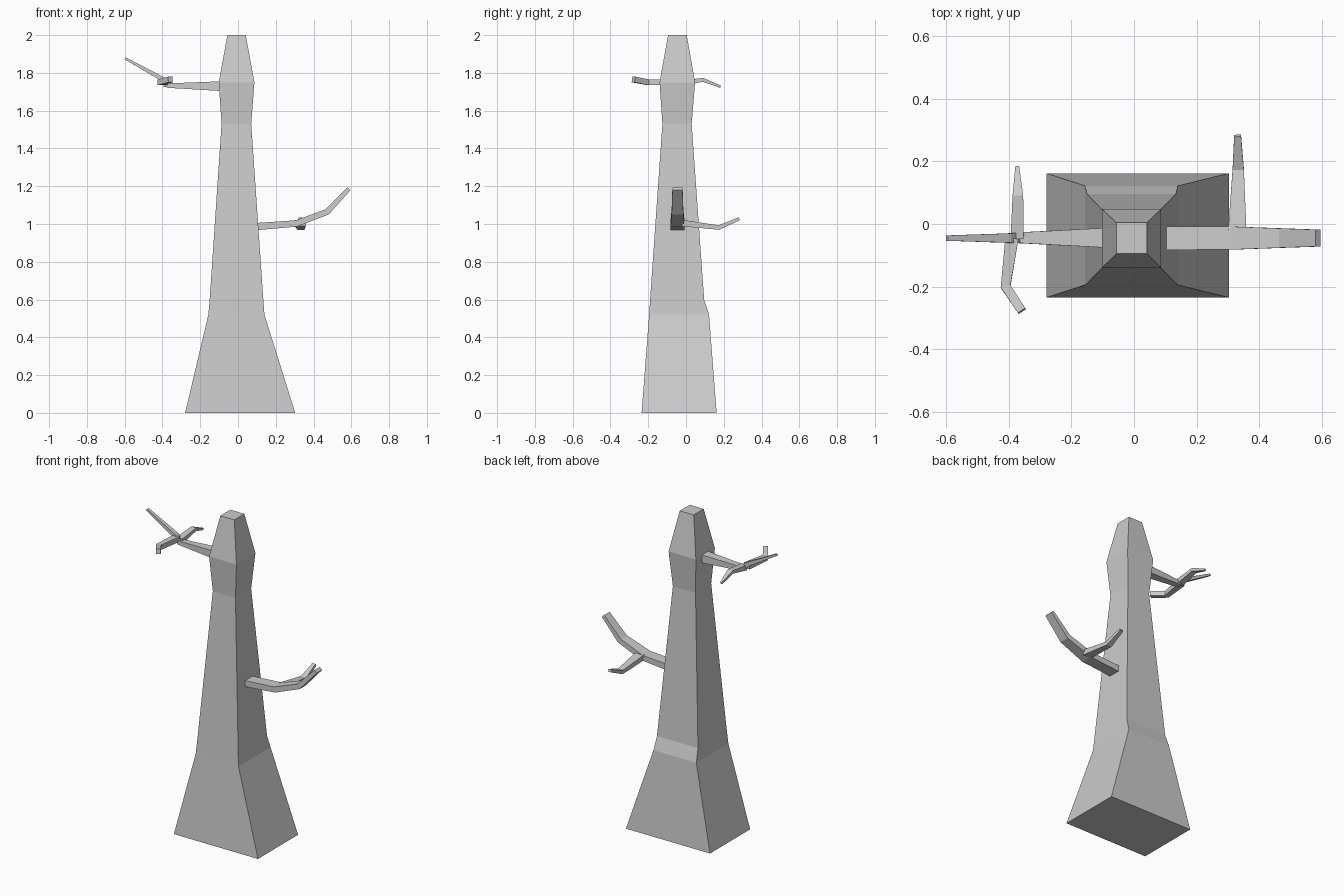
import bpy, bmesh
from mathutils import Vector

if "Cube" in bpy.data.objects:
    bpy.data.objects.remove(bpy.data.objects["Cube"])


def loft(name, rings):
    """Skin a list of four-corner rings and cap both ends."""
    bm = bmesh.new()
    rows = [[bm.verts.new(p) for p in ring] for ring in rings]
    for a, b in zip(rows, rows[1:]):
        for i in range(4):
            j = (i + 1) % 4
            bm.faces.new((a[i], a[j], b[j], b[i]))
    bm.faces.new(rows[0])
    bm.faces.new(rows[-1])
    bmesh.ops.recalc_face_normals(bm, faces=bm.faces)
    me = bpy.data.meshes.new(name)
    bm.to_mesh(me)
    bm.free()
    ob = bpy.data.objects.new(name, me)
    bpy.context.collection.objects.link(ob)
    return ob


def branch(name, path):
    """Four-sided limb; each path entry is (centre, width, thickness)."""
    pts = [Vector(p) for p, w, t in path]
    rings = []
    for i, (p, w, t) in enumerate(path):
        d_in = (pts[i] - pts[max(i - 1, 0)]).normalized()
        d_out = (pts[min(i + 1, len(pts) - 1)] - pts[i]).normalized()
        tangent = (d_in + d_out).normalized()
        side = tangent.cross(Vector((0, 0, 1))).normalized()
        up = side.cross(tangent)
        rings.append([pts[i] + side * (sx * w / 2) + up * (sy * t / 2)
                      for sx, sy in ((-1, -1), (1, -1), (1, 1), (-1, 1))])
    return loft(name, rings)


# Trunk: z, x min, x max, y min, y max
levels = [
    (0.00, -0.28, 0.303, -0.235, 0.162),
    (0.52, -0.157, 0.14, -0.195, 0.122),
    (0.60, -0.15, 0.134, -0.19, 0.096),
    (1.53, -0.087, 0.07, -0.125, 0.03),
    (1.75, -0.102, 0.087, -0.14, 0.048),
    (2.00, -0.056, 0.041, -0.095, 0.004),
]
loft("trunk", [[(x0, y0, z), (x1, y0, z), (x1, y1, z), (x0, y1, z)]
               for z, x0, x1, y0, y1 in levels])

# Lower right limb and its twig
branch("lower_branch", [
    ((0.105, -0.045, 0.987), 0.075, 0.038),
    ((0.31, -0.045, 1.003), 0.074, 0.034),
    ((0.472, -0.045, 1.064), 0.062, 0.032),
    ((0.588, -0.045, 1.187), 0.054, 0.022),
])
branch("lower_twig", [
    ((0.33, -0.02, 1.005), 0.058, 0.034),
    ((0.333, 0.175, 0.981), 0.036, 0.024),
    ((0.331, 0.282, 1.028), 0.022, 0.016),
])

# Upper left limb and its two twigs
branch("upper_branch", [
    ((-0.10, -0.044, 1.73), 0.062, 0.05),
    ((-0.37, -0.044, 1.733), 0.034, 0.026),
    ((-0.40, -0.045, 1.768), 0.030, 0.024),
    ((-0.597, -0.045, 1.877), 0.017, 0.012),
])
branch("upper_back_twig", [
    ((-0.373, -0.045, 1.742), 0.042, 0.032),
    ((-0.371, 0.09, 1.763), 0.034, 0.02),
    ((-0.373, 0.183, 1.727), 0.012, 0.012),
])
branch("upper_front_twig", [
    ((-0.39, -0.045, 1.752), 0.042, 0.032),
    ((-0.41, -0.20, 1.75), 0.032, 0.03),
    ((-0.358, -0.278, 1.765), 0.028, 0.03),
])
